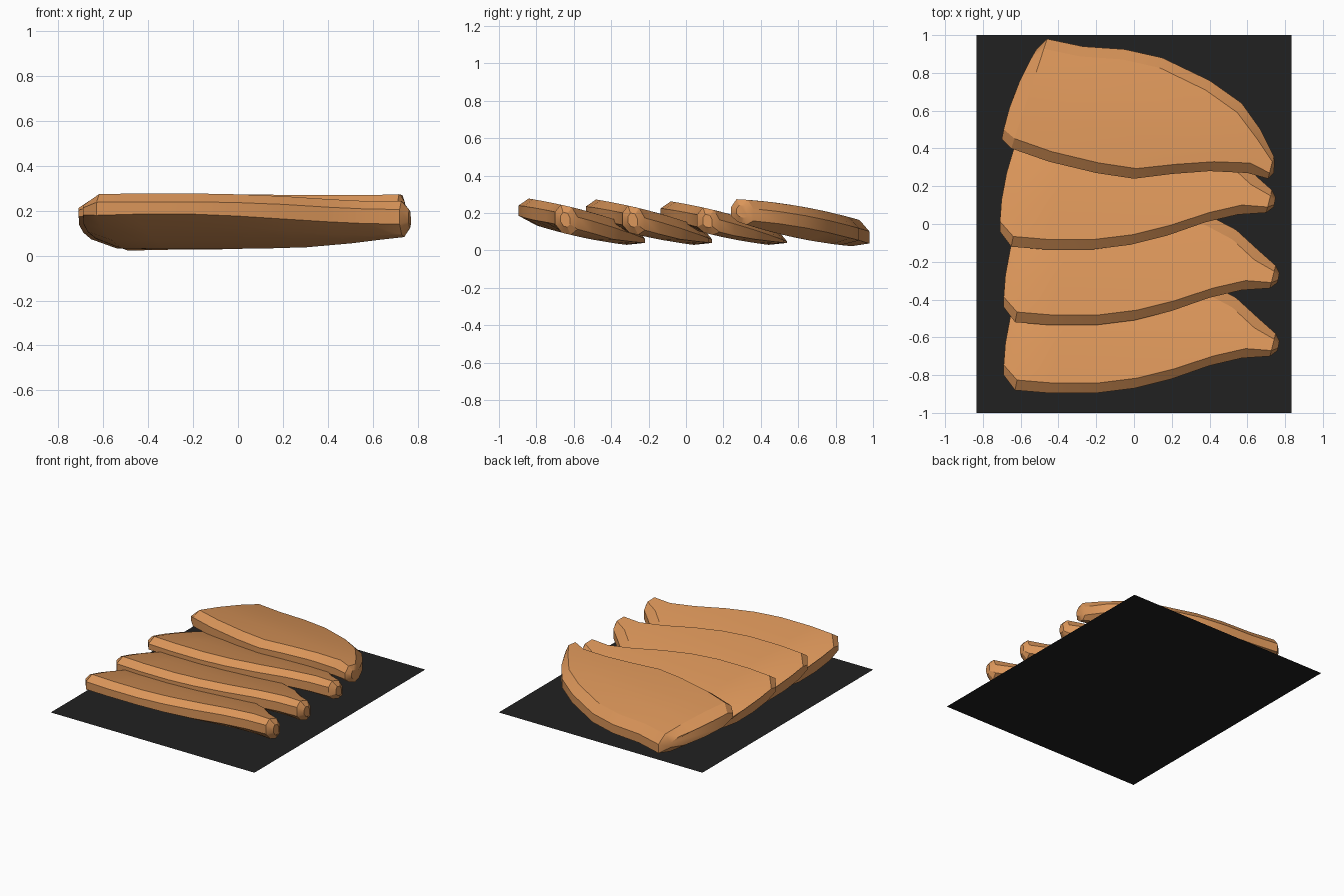
import bpy, bmesh, math

if "Cube" in bpy.data.objects:
    bpy.data.objects.remove(bpy.data.objects["Cube"], do_unlink=True)


def material(name, rgb):
    m = bpy.data.materials.new(name)
    m.use_nodes = True
    m.diffuse_color = (*rgb, 1)
    m.node_tree.nodes["Principled BSDF"].inputs["Base Color"].default_value = (*rgb, 1)
    return m


ORANGE = material("warm_orange", (0.70, 0.30, 0.10))
BLACK = material("matte_black", (0.015, 0.015, 0.015))


def finish(name, bm, mat):
    bmesh.ops.recalc_face_normals(bm, faces=bm.faces)
    mesh = bpy.data.meshes.new(name)
    bm.to_mesh(mesh)
    bm.free()
    mesh.materials.append(mat)
    obj = bpy.data.objects.new(name, mesh)
    bpy.context.collection.objects.link(obj)
    return obj


def slice_part(name, stations, shift, crest, slope):
    """Loft cross-sections running from the front edge to the back edge."""
    front = min(s[1] for s in stations)
    bm = bmesh.new()
    rings = []
    last = len(stations) - 1
    for i, (fx, fy, bx, by) in enumerate(stations):
        length = math.hypot(bx - fx, by - fy)
        top_in = min(0.055, 0.25 * length) / length
        low_in = min(0.10, 0.3 * length) / length
        section = [(0, "hi"), (0, "lo"), (low_in, "bottom"), (0.5, "bottom"),
                   (1 - low_in, "bottom"), (1, "lo"), (1, "hi"),
                   (1 - top_in, "top"), (0.65, "top"), (0.35, "top"), (top_in, "top")]
        ring = []
        for v, level in section:
            x, y = fx + (bx - fx) * v, fy + (by - fy) * v
            d = y - front
            top = crest - slope * d - 0.18 * d * d
            bottom = 0.165 - 0.35 * d + 0.2 * d * d
            z = {"top": top, "hi": top - 0.045, "bottom": bottom,
                 "lo": max(top - 0.11, bottom + 0.02)}[level]
            if i in (0, last):              # rounded ends
                mid = (top + bottom) / 2
                z = mid + (z - mid) * 0.5
            if i == 0:                      # bulging left side
                x -= 0.1 * v * (1 - v)
            ring.append(bm.verts.new((x + shift[0], y + shift[1], z)))
        rings.append(ring)
    for a, b in zip(rings, rings[1:]):
        for j in range(len(a)):
            k = (j + 1) % len(a)
            bm.faces.new((a[j], a[k], b[k], b[j]))
    bm.faces.new(rings[0])
    bm.faces.new(rings[-1])
    obj = finish(name, bm, ORANGE)
    bpy.ops.object.select_all(action="DESELECT")
    obj.select_set(True)
    bpy.context.view_layer.objects.active = obj
    bpy.ops.object.shade_smooth_by_angle(angle=math.radians(28))


# Base sheet
bm = bmesh.new()
bm.faces.new([bm.verts.new((x, y, 0)) for x, y in
              ((-0.835, -1), (0.835, -1), (0.835, 1), (-0.835, 1))])
finish("base_sheet", bm, BLACK)

# Stations: front edge x, y then back edge x, y
regular = [(-0.69, -0.80, -0.60, -0.32), (-0.63, -0.88, -0.50, -0.24),
           (-0.45, -0.895, -0.30, -0.22), (-0.20, -0.895, -0.05, -0.22),
           (0.00, -0.87, 0.15, -0.24), (0.20, -0.82, 0.33, -0.28),
           (0.40, -0.75, 0.54, -0.39), (0.57, -0.71, 0.66, -0.50),
           (0.72, -0.70, 0.75, -0.58), (0.76, -0.67, 0.77, -0.62)]
broad = [(-0.70, 0.45, -0.52, 0.92), (-0.65, 0.40, -0.46, 0.98),
         (-0.45, 0.33, -0.27, 0.94), (-0.20, 0.27, -0.05, 0.925),
         (0.00, 0.24, 0.15, 0.88), (0.20, 0.265, 0.40, 0.76),
         (0.40, 0.28, 0.57, 0.64), (0.60, 0.27, 0.67, 0.50),
         (0.71, 0.24, 0.74, 0.36), (0.74, 0.27, 0.745, 0.33)]

# Overlapping slices from front to back
for name, shift, crest in (("front_slice", (0, 0), 0.285),
                           ("second_slice", (0, 0.36), 0.28),
                           ("third_slice", (-0.02, 0.76), 0.27)):
    slice_part(name, regular, shift, crest, 0.14)
slice_part("back_slice", broad, (0, 0), 0.275, 0.04)
